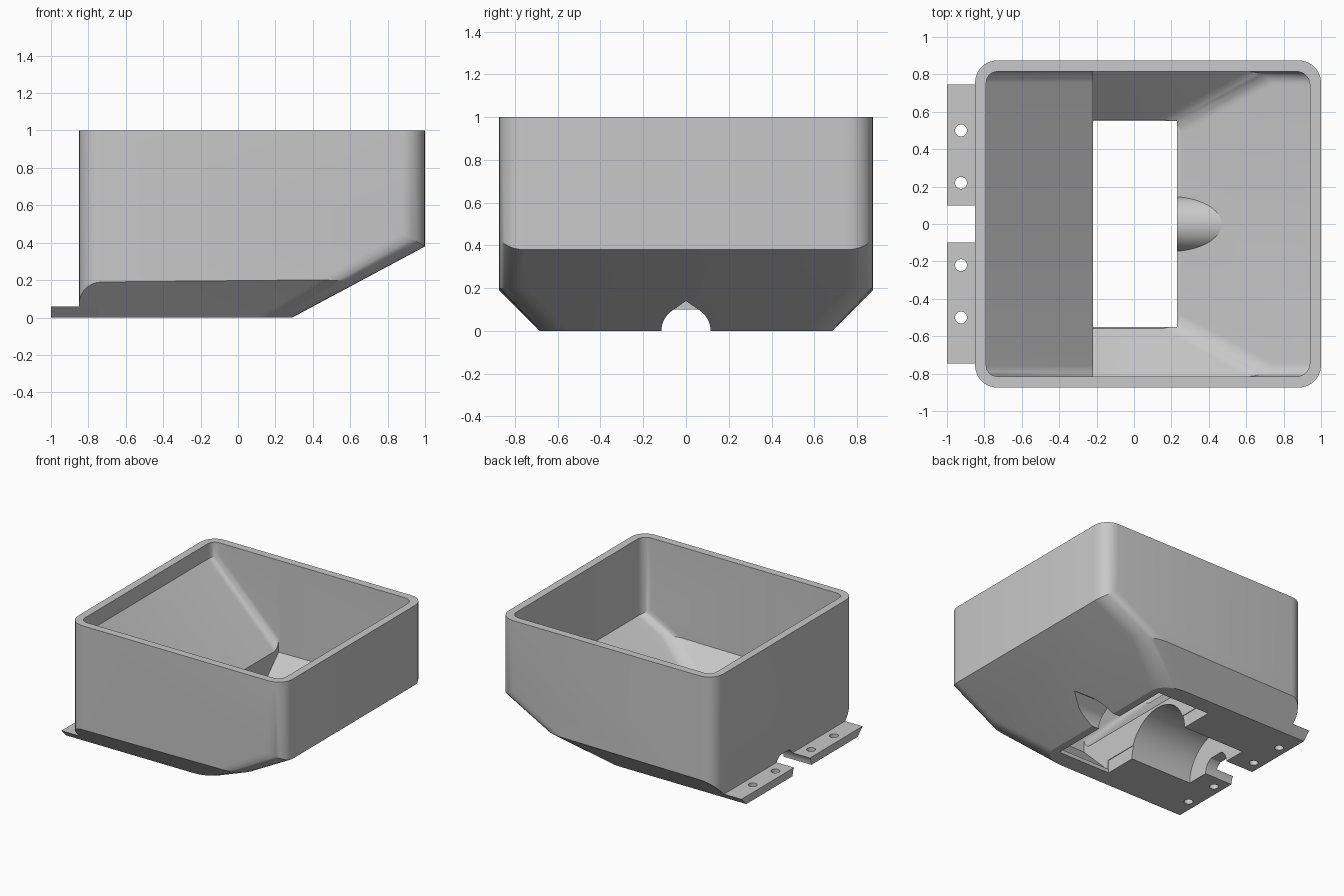
import bpy, bmesh, math
from mathutils import Vector

if "Cube" in bpy.data.objects:
    bpy.data.objects.remove(bpy.data.objects["Cube"])


def make_object(name, bm):
    bmesh.ops.recalc_face_normals(bm, faces=bm.faces)
    mesh = bpy.data.meshes.new(name)
    bm.to_mesh(mesh)
    bm.free()
    ob = bpy.data.objects.new(name, mesh)
    bpy.context.collection.objects.link(ob)
    return ob


def round_edges(bm, edges, radius):
    bmesh.ops.bevel(bm, geom=edges, offset=radius, offset_type='OFFSET',
                    segments=7, profile=0.5, affect='EDGES', clamp_overlap=False)


def block(name, lo, hi, planes=(), side=0, radius=0.1, round_back=False):
    """Box trimmed by planes, with rounded corners running down one x side."""
    bm = bmesh.new()
    bmesh.ops.create_cube(bm, size=1)
    for v in bm.verts:
        v.co = Vector([lo[i] if v.co[i] < 0 else hi[i] for i in range(3)])
    if round_back:
        round_edges(bm, [e for e in bm.edges
                         if all(abs(v.co.x - lo[0]) < 1e-4 for v in e.verts)
                         and abs(e.verts[0].co.y - e.verts[1].co.y) < 1e-4], radius)
    for point, normal in planes:
        bmesh.ops.bisect_plane(bm, geom=bm.verts[:] + bm.edges[:] + bm.faces[:],
                               plane_co=point, plane_no=normal, clear_outer=True)
        bmesh.ops.holes_fill(bm, edges=[e for e in bm.edges if e.is_boundary], sides=0)
    bmesh.ops.recalc_face_normals(bm, faces=bm.faces)
    bm.normal_update()
    if side:
        chain = []
        for e in bm.edges:
            a, b = [f.normal for f in e.link_faces]
            if any(side * p.x > 0.3 and abs(q.y) > 0.5 and abs(q.x) < 0.1
                   for p, q in ((a, b), (b, a))):
                chain.append(e)
        round_edges(bm, chain, radius)
    return make_object(name, bm)


def prism_x(name, profile, x0, x1):
    """Extrude a (y, z) profile along x."""
    bm = bmesh.new()
    face = bm.faces.new([bm.verts.new((x0, y, z)) for y, z in profile])
    new = bmesh.ops.extrude_face_region(bm, geom=[face])['geom']
    bmesh.ops.translate(bm, vec=(x1 - x0, 0, 0),
                        verts=[g for g in new if isinstance(g, bmesh.types.BMVert)])
    return make_object(name, bm)


def circle(r, n=64):
    return [(r * math.cos(2 * math.pi * i / n), r * math.sin(2 * math.pi * i / n))
            for i in range(n)]


def lower_arc(r, z_top, n=40):
    """Circle cut off flat at z_top, listed from the right end round the bottom."""
    a = math.asin(z_top / r)
    sweep = math.pi + 2 * a
    return [(r * math.cos(a - sweep * i / n), r * math.sin(a - sweep * i / n))
            for i in range(n + 1)]


def combine(target, other, operation):
    mod = target.modifiers.new(operation, 'BOOLEAN')
    mod.operation = operation
    mod.solver = 'EXACT'
    mod.object = other
    bpy.context.view_layer.objects.active = target
    bpy.ops.object.modifier_apply(modifier=mod.name)
    bpy.data.objects.remove(other, do_unlink=True)


# outer shell: rounded tub with chamfered sides and a long slope at +x
hopper = block("hopper", (-0.85, -0.875, 0), (1, 0.875, 1),
               [((0, 0.685, 0), (0, 1, -1)), ((0, -0.685, 0), (0, -1, -1)),
                ((0.29, 0, 0), (0.38, 0, -0.71))],
               side=1, radius=0.12, round_back=True)

# mounting flange following the side chamfers
flange = prism_x("flange", [(-0.685, 0), (0.685, 0), (0.745, 0.06), (-0.745, 0.06)],
                 -1, -0.74)
combine(hopper, flange, 'UNION')

# funnel cavity, leaving a rounded cover over the outlet passage
funnel = block("funnel_cutter", (-0.22, -0.815, 0.03), (0.94, 0.815, 1.1),
               [((0, 0.56, 0.03), (0, 1, -1)), ((0, -0.56, 0.03), (0, -1, -1)),
                ((0.25, 0, 0.03), (0.38, 0, -0.71))], side=1, radius=0.07)
cover = prism_x("outlet_cover", circle(0.147), 0.23, 0.6)
combine(funnel, cover, 'DIFFERENCE')
combine(hopper, funnel, 'DIFFERENCE')

# steep ramp on the -x side
ramp = block("ramp_cutter", (-0.79, -0.815, 0.2), (-0.2, 0.815, 1.1),
             [((-0.22, 0, 0.31), (-1, 0, -1))], side=-1, radius=0.06)
combine(hopper, ramp, 'DIFFERENCE')

# bottom opening
combine(hopper, block("opening_cutter", (-0.225, -0.55, -0.1), (0.23, 0.55, 0.1)),
        'DIFFERENCE')

# round chamber under the ramp, wall notch and peaked outlet passage
combine(hopper, prism_x("chamber_cutter", circle(0.29), -0.76, -0.2), 'DIFFERENCE')
combine(hopper, prism_x("notch_cutter", lower_arc(0.115, 0.1), -1.1, -0.7), 'DIFFERENCE')
combine(hopper, prism_x("outlet_cutter", lower_arc(0.115, 0.098) + [(0, 0.14)], 0.2, 0.8),
        'DIFFERENCE')

# screw holes in the flange
for y in (-0.5, -0.22, 0.22, 0.5):
    bpy.ops.mesh.primitive_cylinder_add(vertices=32, radius=0.032, depth=0.3,
                                        location=(-0.925, y, 0.03))
    combine(hopper, bpy.context.object, 'DIFFERENCE')

# single grey finish
grey = bpy.data.materials.new("plain grey")
grey.diffuse_color = (0.58, 0.58, 0.58, 1)
grey.use_nodes = True
grey.node_tree.nodes["Principled BSDF"].inputs["Base Color"].default_value = grey.diffuse_color
hopper.data.materials.clear()
hopper.data.materials.append(grey)
for p in hopper.data.polygons:
    p.material_index = 0

bpy.ops.object.select_all(action='DESELECT')
hopper.select_set(True)
bpy.context.view_layer.objects.active = hopper
bpy.ops.object.shade_smooth_by_angle(angle=math.radians(25))
